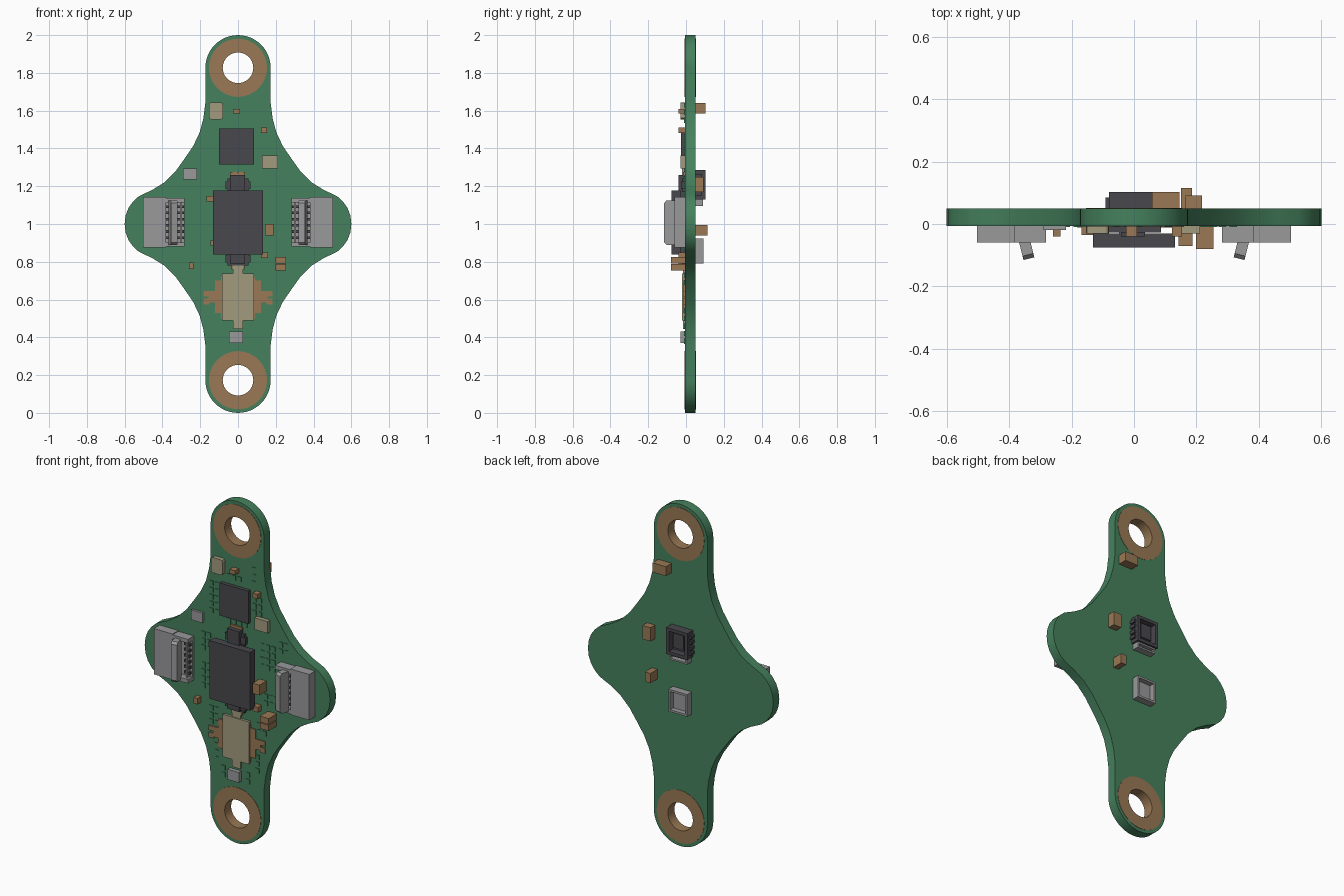
import bpy, bmesh, math
from mathutils import Matrix, Vector

if "Cube" in bpy.data.objects:
    bpy.data.objects.remove(bpy.data.objects["Cube"])


def material(name, rgb):
    m = bpy.data.materials.new(name)
    m.diffuse_color = (*rgb, 1)
    m.use_nodes = True
    m.node_tree.nodes["Principled BSDF"].inputs["Base Color"].default_value = m.diffuse_color
    return m


GREEN = material("board_green", (0.06, 0.22, 0.11))
COPPER = material("copper", (0.32, 0.19, 0.09))
CREAM = material("cream", (0.36, 0.33, 0.21))
DARK = material("dark_plastic", (0.065, 0.065, 0.075))
GREY = material("grey_plastic", (0.32, 0.32, 0.33))
FRONT, BACK = -0.006, 0.05


def add_box(bm, b, rot=0):
    x0, x1, y0, y1, z0, z1 = b
    c = Vector(((x0 + x1) / 2, (y0 + y1) / 2, (z0 + z1) / 2))
    m = Matrix.Translation(c) @ Matrix.Rotation(rot, 4, 'Z') @ Matrix.Diagonal(
        (x1 - x0, y1 - y0, z1 - z0, 1))
    return bmesh.ops.create_cube(bm, size=1, matrix=m)["verts"]


def finish(bm, name, mat, mirror=False):
    if mirror:
        bmesh.ops.scale(bm, vec=(-1, 1, 1), verts=bm.verts)
    bmesh.ops.recalc_face_normals(bm, faces=bm.faces)
    me = bpy.data.meshes.new(name)
    bm.to_mesh(me)
    bm.free()
    me.materials.append(mat)
    ob = bpy.data.objects.new(name, me)
    bpy.context.collection.objects.link(ob)
    return ob


def boxes(name, mat, *items, mirror=False, corner=0):
    bm = bmesh.new()
    for b in items:
        vs = add_box(bm, b)
        if corner:  # round only the edges running front to back
            es = [e for e in {e for v in vs for e in v.link_edges}
                  if abs(e.verts[0].co.y - e.verts[1].co.y) > 1e-5]
            bmesh.ops.bevel(bm, geom=es, offset=corner, segments=2, affect='EDGES', profile=0.5)
    return finish(bm, name, mat, mirror)


def front_box(x0, x1, z0, z1, h):
    return (x0, x1, -h, FRONT + 0.002, z0, z1)


def back_box(x0, x1, z0, z1, h):
    return (x0, x1, BACK - 0.002, h, z0, z1)


def circle(cz, r, n=32):
    return [(r * math.cos(i * math.tau / n), cz + r * math.sin(i * math.tau / n)) for i in range(n)]


def plate(name, mat, loops, y0, y1):
    """Flat plate from closed x/z outlines; inner loops become holes."""
    cu = bpy.data.curves.new(name, 'CURVE')
    cu.dimensions, cu.fill_mode, cu.extrude = '2D', 'BOTH', (y1 - y0) / 2
    for pts in loops:
        s = cu.splines.new('POLY')
        s.points.add(len(pts) - 1)
        for p, (x, z) in zip(s.points, pts):
            p.co = (x, z, 0, 1)
        s.use_cyclic_u = True
    tmp = bpy.data.objects.new(name + "_outline", cu)
    me = bpy.data.meshes.new_from_object(tmp)
    bpy.data.objects.remove(tmp)
    me.transform(Matrix.Translation((0, (y0 + y1) / 2, 0)) @ Matrix.Rotation(math.pi / 2, 4, 'X'))
    me.materials.clear()
    me.materials.append(mat)
    ob = bpy.data.objects.new(name, me)
    bpy.context.collection.objects.link(ob)


# Board outline: one quarter, mirrored in x and about z = 1
HOLES = (1.827, 0.173)
quarter = [(0.173 * math.sin(a), 1.827 + 0.173 * math.cos(a))
           for a in (i * math.pi / 24 for i in range(13))]
quarter += [(0.173, 1.64), (0.183, 1.56), (0.203, 1.485), (0.236, 1.415), (0.28, 1.35),
            (0.33, 1.28), (0.39, 1.22), (0.455, 1.18), (0.525, 1.147), (0.555, 1.12),
            (0.58, 1.085), (0.595, 1.045), (0.6, 1.0)]
right = quarter + [(x, 2 - z) for x, z in quarter[-2::-1]]
outline = right + [(-x, z) for x, z in right[-2:0:-1]]
plate("circuit_board", GREEN, [outline] + [circle(c, 0.086) for c in HOLES], FRONT, BACK)

# Copper mounting rings lining the holes
for c, side in zip(HOLES, ("top", "bottom")):
    plate(side + "_hole_lining", COPPER, [circle(c, 0.0865), circle(c, 0.081)], FRONT - 0.002, BACK + 0.002)
    for face, y in (("front", FRONT), ("back", BACK)):
        plate(f"{side}_{face}_ring", COPPER, [circle(c, 0.154), circle(c, 0.084)], y - 0.002, y + 0.002)

# Small raised pads on the front, in groups (centre x, centre z, columns, rows)
pads = []
for cx, cz, nx, nz in ((-0.15, 1.40, 2, 5), (0.13, 1.42, 2, 3), (0.2, 1.14, 3, 4), (-0.2, 1.13, 2, 3),
                       (0.11, 1.59, 1, 3), (-0.02, 1.55, 3, 1), (0.0, 1.29, 4, 1), (-0.2, 0.93, 2, 4),
                       (0.22, 0.89, 3, 2), (-0.15, 0.71, 2, 3), (0.16, 0.71, 2, 2), (-0.13, 0.5, 1, 3),
                       (0.13, 0.5, 1, 3), (-0.09, 0.4, 1, 2), (0.07, 0.4, 1, 2), (0.3, 1.22, 2, 2)):
    for i in range(nx):
        for j in range(nz):
            x, z = cx + (i - (nx - 1) / 2) * 0.035, cz + (j - (nz - 1) / 2) * 0.04
            pads.append(front_box(x - 0.012, x + 0.012, z - 0.014, z + 0.014, 0.0095))
boxes("solder_pads", GREEN, *pads)

# Chips and the centre board connector beneath the large one
boxes("large_chip", DARK, (-0.132, 0.132, -0.076, -0.03, 0.838, 1.178))
boxes("upper_chip", DARK, front_box(-0.1, 0.086, 1.315, 1.506, 0.027))
conn = [front_box(-0.042, 0.036, 0.79, 1.26, 0.04)]
for z in (0.815, 1.205):
    conn += [front_box(-0.066, 0.066, z - 0.02, z + 0.02, 0.026),
             front_box(-0.056, 0.056, z - 0.035, z + 0.035, 0.02)]
boxes("centre_connector", DARK, *conn)
boxes("centre_connector_pads", COPPER, front_box(-0.042, 0.036, 1.25, 1.275, 0.015),
      front_box(-0.035, 0.035, 0.76, 0.8, 0.015))

# Stepped module below the chip
boxes("module_copper_base", COPPER, front_box(-0.09, 0.09, 0.5, 0.72, 0.012),
      front_box(-0.122, 0.122, 0.53, 0.70, 0.012), front_box(-0.155, 0.155, 0.585, 0.645, 0.012),
      front_box(-0.182, -0.15, 0.575, 0.605, 0.012), front_box(-0.182, -0.15, 0.617, 0.645, 0.012),
      front_box(0.15, 0.182, 0.575, 0.605, 0.012), front_box(0.15, 0.182, 0.617, 0.645, 0.012))
boxes("module_cover", CREAM, front_box(-0.085, 0.085, 0.49, 0.738, 0.021),
      front_box(-0.027, 0.027, 0.445, 0.78, 0.016))

# Small front components
boxes("top_left_crystal", CREAM, front_box(-0.154, -0.08, 1.554, 1.644, 0.03), corner=0.012)
boxes("right_crystal", CREAM, front_box(0.127, 0.212, 1.294, 1.363, 0.03))
boxes("left_sensor", GREY, front_box(-0.29, -0.217, 1.236, 1.294, 0.02))
boxes("lower_sensor", GREY, front_box(-0.048, 0.026, 0.37, 0.43, 0.03))
boxes("front_capacitors", COPPER, *[front_box(*b) for b in (
    (-0.026, 0.01, 1.585, 1.61, 0.04), (0.122, 0.154, 1.483, 1.51, 0.04),
    (-0.168, -0.13, 1.12, 1.148, 0.035), (-0.145, -0.11, 0.885, 0.912, 0.035),
    (-0.26, -0.235, 0.762, 0.797, 0.04), (-0.042, -0.012, 0.795, 0.83, 0.035),
    (0.122, 0.158, 0.82, 0.85, 0.04), (0.143, 0.188, 0.94, 1.0, 0.07),
    (0.198, 0.255, 0.753, 0.787, 0.08), (0.198, 0.255, 0.791, 0.826, 0.08))])

# Side ribbon connectors: body, open bay with pins, tilted latch
for side, mir in (("left", False), ("right", True)):
    boxes(side + "_connector_body", GREY, front_box(-0.503, -0.382, 0.875, 1.143, 0.06),
          front_box(-0.383, -0.282, 0.88, 1.138, 0.02), front_box(-0.383, -0.282, 1.115, 1.138, 0.06),
          front_box(-0.383, -0.282, 0.88, 0.903, 0.06), front_box(-0.306, -0.296, 0.9, 1.12, 0.045),
          mirror=mir)
    pins = []
    for i in range(6):
        z = 0.927 + i * 0.033
        pins += [front_box(-0.384, -0.366, z - 0.007, z + 0.007, 0.052),
                 front_box(-0.325, -0.287, z - 0.007, z + 0.007, 0.036)]
    boxes(side + "_connector_pins", DARK, *pins, mirror=mir)
    bm = bmesh.new()
    vs = add_box(bm, (-0.362, -0.326, -0.112, -0.05, 0.89, 1.125), math.radians(14))
    tips = [e for e in bm.edges if abs(e.verts[0].co.z - e.verts[1].co.z) < 1e-5
            and e.verts[0].co.y < -0.09 and e.verts[1].co.y < -0.09]
    bmesh.ops.bevel(bm, geom=tips, offset=0.013, segments=1, affect='EDGES')
    finish(bm, side + "_connector_latch", GREY, mir)

# Rear sockets: open-topped trays with side contacts
def socket(name, mat, x0, x1, z0, z1, h, t):
    boxes(name, mat, back_box(x0, x1, z0, z1, BACK + 0.012), back_box(x0, x0 + t, z0, z1, h),
          back_box(x1 - t, x1, z0, z1, h), back_box(x0, x1, z0, z0 + t, h), back_box(x0, x1, z1 - t, z1, h))


socket("rear_dark_socket", DARK, -0.08, 0.058, 1.13, 1.285, 0.102, 0.018)
boxes("rear_socket_core", DARK, back_box(-0.045, 0.023, 1.17, 1.255, 0.086))
boxes("rear_socket_contacts", DARK, *[back_box(x - 0.008, x + 0.008, z - 0.009, z + 0.009, 0.085)
      for x in (-0.083, 0.061) for z in (1.16, 1.19, 1.225, 1.255)])
socket("rear_socket_lip", GREY, -0.07, 0.048, 1.096, 1.131, 0.09, 0.01)
socket("rear_grey_socket", GREY, -0.072, 0.05, 0.792, 0.922, 0.092, 0.012)

# Rear capacitors
boxes("rear_capacitors", COPPER, back_box(0.058, 0.145, 1.585, 1.64, 0.103),
      back_box(0.165, 0.217, 1.17, 1.25, 0.092), back_box(0.15, 0.185, 0.938, 0.995, 0.115))
